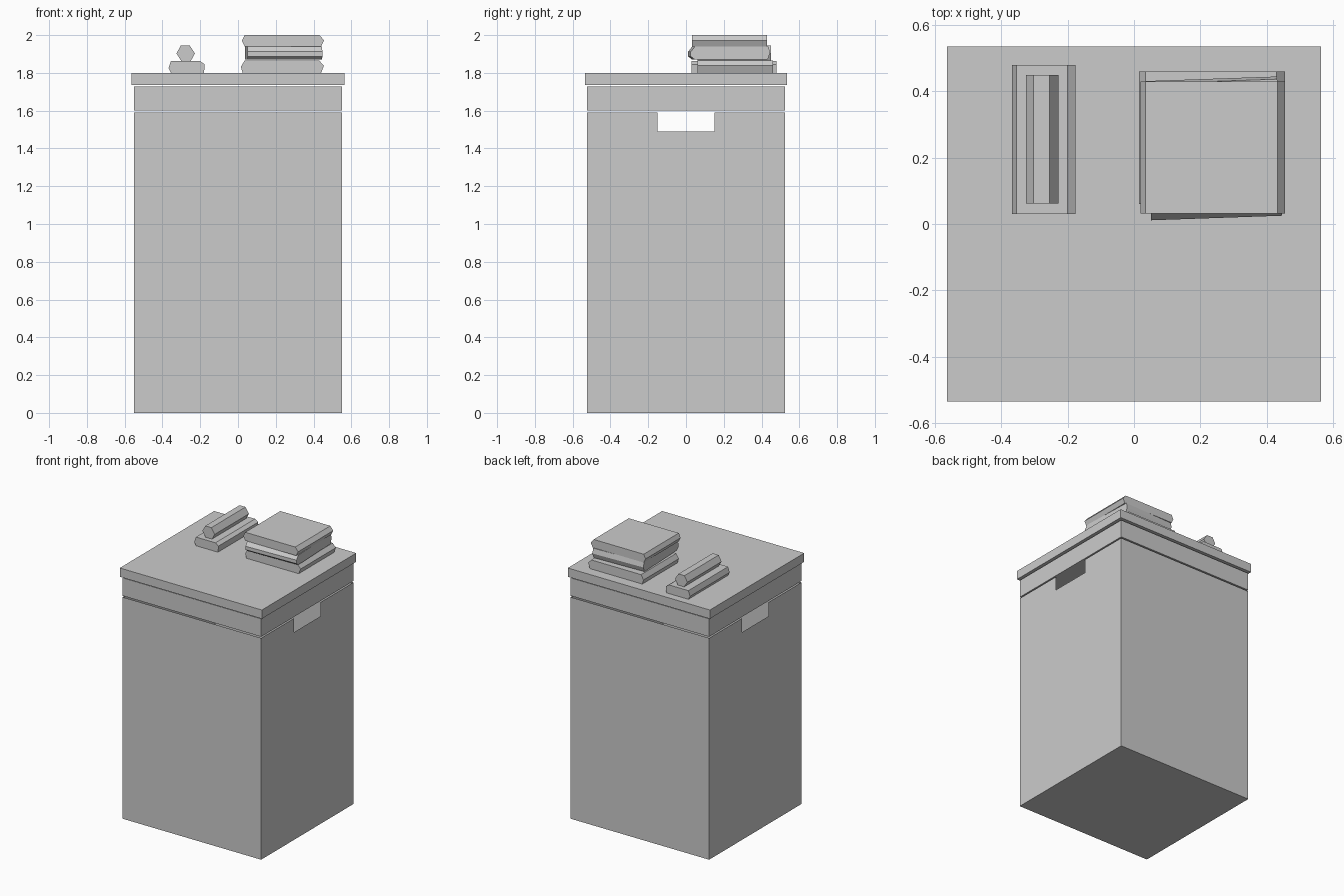
import bpy, bmesh, math
from mathutils import Matrix, Vector

if "Cube" in bpy.data.objects:
    bpy.data.objects.remove(bpy.data.objects["Cube"])


def finish(name, bm):
    bmesh.ops.recalc_face_normals(bm, faces=bm.faces)
    me = bpy.data.meshes.new(name)
    bm.to_mesh(me)
    bm.free()
    ob = bpy.data.objects.new(name, me)
    bpy.context.collection.objects.link(ob)
    return ob


def box(name, hx, hy, z0, z1):
    bm = bmesh.new()
    bmesh.ops.create_cube(bm, size=1)
    bmesh.ops.scale(bm, vec=(2 * hx, 2 * hy, z1 - z0), verts=bm.verts)
    bmesh.ops.translate(bm, vec=(0, 0, (z0 + z1) / 2), verts=bm.verts)
    return finish(name, bm)


def prism(name, profile, a, b, axis='y', turn=0):
    """Extrude a (u, z) profile from a to b along the given axis."""
    bm = bmesh.new()
    def place(u, t, z):
        return (u, t, z) if axis == 'y' else (t, u, z)
    face = bm.faces.new([bm.verts.new(place(u, a, z)) for u, z in profile])
    ext = bmesh.ops.extrude_face_region(bm, geom=[face])
    moved = [g for g in ext['geom'] if isinstance(g, bmesh.types.BMVert)]
    bmesh.ops.translate(bm, vec=place(0, b - a, 0), verts=moved)
    if turn:
        mid = sum((v.co for v in bm.verts), Vector()) / len(bm.verts)
        bmesh.ops.rotate(bm, cent=mid, verts=bm.verts,
                         matrix=Matrix.Rotation(math.radians(turn), 3, 'Z'))
    return finish(name, bm)


# Hollow open-topped body with a hand notch in each side
X, Y, H = 0.55, 0.523, 1.59
bm = bmesh.new()
def face(points):
    bm.faces.new([bm.verts.new(p) for p in points])
face([(-X, -Y, 0), (X, -Y, 0), (X, Y, 0), (-X, Y, 0)])
for s in (-1, 1):
    face([(-X, s * Y, 0), (X, s * Y, 0), (X, s * Y, H), (-X, s * Y, H)])
    face([(s * X, y, z) for y, z in
          [(-Y, 0), (Y, 0), (Y, H), (0.15, H), (0.15, 1.49),
           (-0.15, 1.49), (-0.15, H), (-Y, H)]])
bmesh.ops.remove_doubles(bm, verts=bm.verts, dist=1e-4)
finish("hamper_body", bm)

# Upper band and lid
box("upper_band", X, Y, 1.60, 1.728)
box("lid", 0.564, 0.535, 1.737, 1.80)

# Rolled towels on the left
prism("lower_roll", [(-0.355, 1.80), (-0.368, 1.825), (-0.355, 1.862),
                     (-0.20, 1.862), (-0.176, 1.845), (-0.18, 1.80)], 0.03, 0.48)
prism("upper_roll", [(-0.30, 1.863), (-0.326, 1.903), (-0.303, 1.944),
                     (-0.255, 1.944), (-0.228, 1.903), (-0.25, 1.863)], 0.062, 0.45)

# Stack of folded towels on the right
prism("bottom_towel", [(0.025, 1.80), (0.015, 1.832), (0.035, 1.865),
                       (0.43, 1.865), (0.455, 1.838), (0.44, 1.80)], 0.06, 0.46)
prism("middle_towel", [(0.04, 1.87), (0.018, 1.887), (0.018, 1.912), (0.04, 1.94),
                       (0.43, 1.94), (0.438, 1.905), (0.425, 1.87)],
      0.045, 0.44, axis='x', turn=2)
prism("top_towel", [(0.035, 1.94), (0.02, 1.97), (0.035, 2.0),
                    (0.432, 2.0), (0.455, 1.972), (0.44, 1.94)], 0.032, 0.43)
